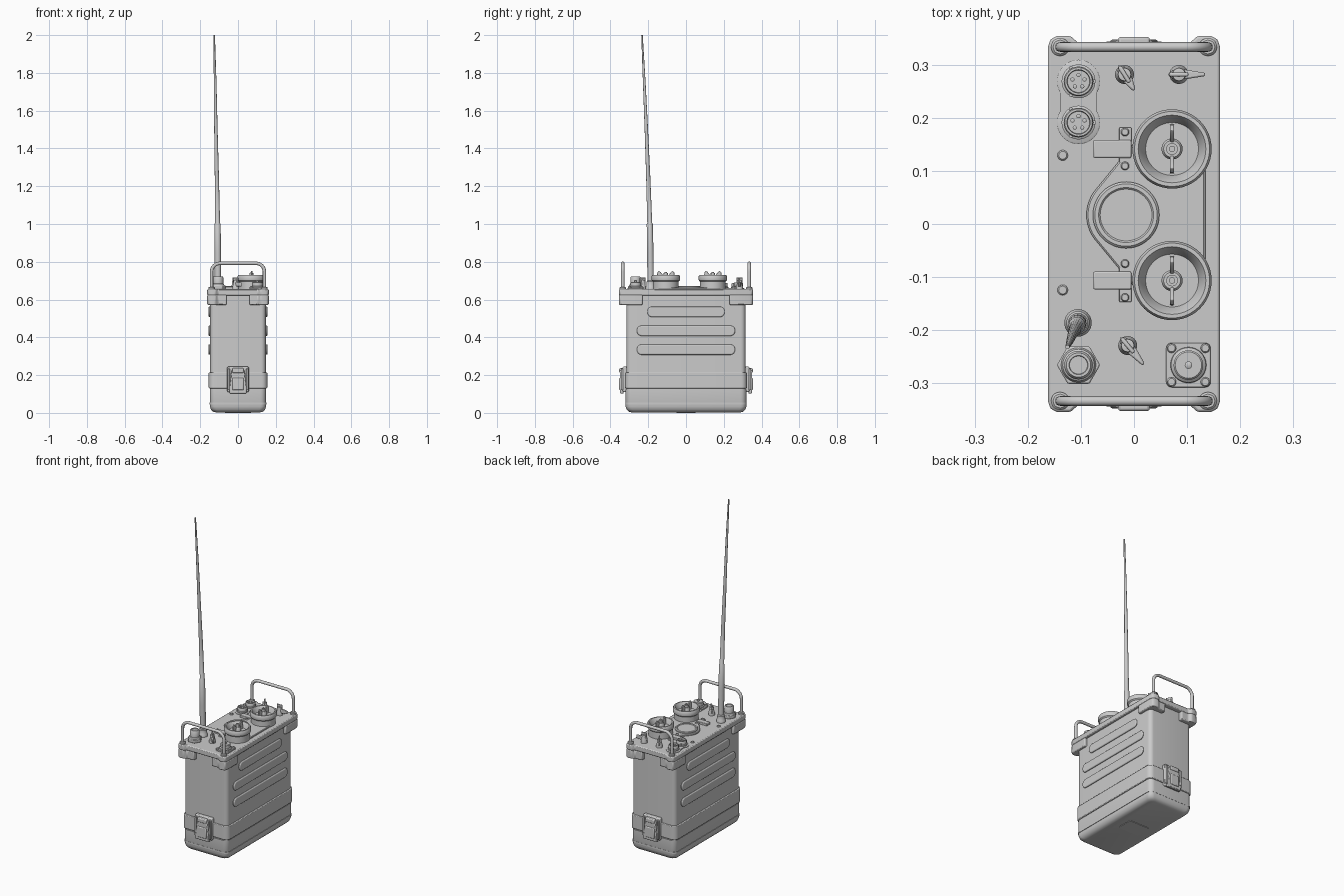
import bpy, bmesh
from math import sin, cos, pi, radians
from mathutils import Vector, Matrix

if "Cube" in bpy.data.objects:
    bpy.data.objects.remove(bpy.data.objects["Cube"])

TOP = 0.655  # height of the control panel


def finish(name, bm, mat=None, bevel=0, segs=3):
    if mat:
        bm.transform(mat)
    bmesh.ops.recalc_face_normals(bm, faces=bm.faces)
    me = bpy.data.meshes.new(name)
    bm.to_mesh(me)
    bm.free()
    ob = bpy.data.objects.new(name, me)
    bpy.context.collection.objects.link(ob)
    if bevel:
        m = ob.modifiers.new("bevel", 'BEVEL')
        m.width, m.segments, m.limit_method, m.angle_limit = bevel, segs, 'ANGLE', radians(40)
    bpy.ops.object.select_all(action='DESELECT')
    ob.select_set(True)
    bpy.context.view_layer.objects.active = ob
    bpy.ops.object.shade_smooth_by_angle(angle=radians(35))
    return ob


def prism(name, pts, z0, z1, mat=None, bevel=0, segs=3):
    bm = bmesh.new()
    f = bm.faces.new([bm.verts.new((x, y, z0)) for x, y in pts])
    ext = bmesh.ops.extrude_face_region(bm, geom=[f])['geom']
    bmesh.ops.translate(bm, vec=(0, 0, z1 - z0), verts=[v for v in ext if isinstance(v, bmesh.types.BMVert)])
    return finish(name, bm, mat, bevel, segs)


def rounded(hx, hy, r, n=6):
    out = []
    for i, (sx, sy) in enumerate(((1, 1), (-1, 1), (-1, -1), (1, -1))):
        for k in range(n + 1):
            a = (i + k / n) * pi / 2
            out.append((sx * (hx - r) + r * cos(a), sy * (hy - r) + r * sin(a)))
    return out


def box(name, lo, hi, bevel=0.003, mat=None):
    return prism(name, [(lo[0], lo[1]), (hi[0], lo[1]), (hi[0], hi[1]), (lo[0], hi[1])],
                 lo[2], hi[2], mat, bevel, 2)


def lathe(name, prof, x, y, z=TOP, n=32):
    """Revolve (radius, height) points about a vertical axis."""
    bm = bmesh.new()
    rings = []
    for r, h in prof:
        k = 1 if r == 0 else n
        rings.append([bm.verts.new((r * cos(2 * pi * i / n), r * sin(2 * pi * i / n), h)) for i in range(k)])
    for a, b in zip(rings, rings[1:]):
        for i in range(n):
            j = (i + 1) % n
            quad = [a[i % len(a)], a[j % len(a)], b[j % len(b)], b[i % len(b)]]
            bm.faces.new(list(dict.fromkeys(quad)))
    return finish(name, bm, Matrix.Translation((x, y, z)))


def tube(name, pts, radii, n=16):
    """Sweep circles along a path."""
    bm = bmesh.new()
    pts = [Vector(p) for p in pts]
    rings = []
    for i, p in enumerate(pts):
        d = (pts[min(i + 1, len(pts) - 1)] - pts[max(i - 1, 0)]).normalized()
        u = Vector((0, 1, 0))
        u = (u - d * u.dot(d)).normalized()
        v = d.cross(u)
        rings.append([bm.verts.new(p + radii[i] * (u * cos(2 * pi * k / n) + v * sin(2 * pi * k / n)))
                      for k in range(n)])
    for a, b in zip(rings, rings[1:]):
        for k in range(n):
            bm.faces.new((a[k], a[(k + 1) % n], b[(k + 1) % n], b[k]))
    bm.faces.new(rings[0])
    bm.faces.new(rings[-1])
    return finish(name, bm)


def screw(x, y, z=TOP, r=0.01):
    lathe("screw", [(r, 0), (r, .003), (r * .75, .006), (0, .006)], x, y, z, 16)
    for a in (pi / 4, -pi / 4):
        box("screw_cross", (-r * .7, -r * .15, 0), (r * .7, r * .15, .0075), 0,
            Matrix.Translation((x, y, z)) @ Matrix.Rotation(a, 4, 'Z'))


# Case: upper body, battery box and joining band
prism("body", rounded(.147, .315, .025), .12, .63)
bm = bmesh.new()
loops = []
for inset, z in ((.03, .003), (.016, .007), (.006, .017), (0, .035), (0, .125)):
    loops.append([bm.verts.new((x, y, z)) for x, y in rounded(.149 - inset, .32 - inset, .03)])
for a, b in zip(loops, loops[1:]):
    for i in range(len(a)):
        j = (i + 1) % len(a)
        bm.faces.new((a[i], a[j], b[j], b[i]))
bm.faces.new(loops[0])
bm.faces.new(loops[-1])
finish("battery_box", bm)
prism("bottom_pad", rounded(.07, .05, .01), 0, .01)
prism("joint_band", rounded(.155, .322, .03), .13, .215, None, .004, 2)
prism("joint_bead", rounded(.152, .321, .03), .045, .055)

# Raised stiffening ribs on both long sides
for s in (-1, 1):
    for zc, half in ((.535, .205), (.435, .26), (.335, .26)):
        mat = Matrix.Translation((s * .145, 0, zc)) @ Matrix(((0, 0, s, 0), (1, 0, 0, 0), (0, 1, 0, 0), (0, 0, 0, 1)))
        prism("side_rib", rounded(half, .0275, .026, 8), 0, .012, mat, .006, 3)

# Lid with corner ears
quarter = [(.163, .335), (.158, .35), (.145, .356), (.12, .356), (.105, .342)]
outline = quarter + [(-x, y) for x, y in quarter[::-1]]
outline += [(-x, -y) for x, y in quarter] + [(x, -y) for x, y in quarter[::-1]]
prism("lid", outline, .622, TOP, None, .005, 2)
for sx in (-1, 1):
    for sy in (-1, 1):
        pts = [(.163, .23), (.163, .335), (.158, .35), (.145, .356), (.12, .356), (.105, .342), (.06, .342), (.06, .23)]
        prism("lid_corner", [(sx * x, sy * y) for x, y in pts], .572, .624, None, .005, 2)

for s in (-1, 1):
    # Carrying handles
    path = [(-.14, s * .335, .65)]
    path += [(-.095 - .045 * cos(a), s * .335, .747 + .045 * sin(a)) for a in [k * pi / 16 for k in range(9)]]
    path += [(-x, y, z) for x, y, z in path[::-1]]
    tube("handle", path, [.009] * len(path))
    for sx in (-1, 1):
        lathe("handle_collar", [(.017, 0), (.017, .008), (.013, .012), (.009, .012)], sx * .14, s * .335, n=20)
    # End latches
    end = Matrix.Rotation(0 if s < 0 else pi, 4, 'Z')
    box("latch_plate", (-.057, -.335, .11), (.057, -.31, .245), .006, end)
    for sx in (-1, 1):
        box("latch_cheek", (sx * .049 - .006, -.345, .12), (sx * .049 + .006, -.33, .235), .003, end)
    flat = end @ Matrix(((1, 0, 0, 0), (0, 0, -1, 0), (0, 1, 0, 0), (0, 0, 0, 1)))
    prism("latch_lever", [(-.045, .103), (.045, .103), (.045, .13), (.034, .225), (-.034, .225), (-.045, .13)],
          .33, .349, flat, .004, 2)
    box("latch_hook", (-.03, -.354, .212), (.03, -.33, .237), .005, end)
    box("latch_pull", (-.03, -.354, .12), (.03, -.34, .185), .005, end)

# Raised panel wrapping the dials and the window
bm = bmesh.new()
for cx, cy, r in ((-.015, .017, .075), (.072, .142, .063), (.072, -.107, .063)):
    for k in range(48):
        for z, d in ((TOP - .005, 0), (TOP + .005, 0), (TOP + .008, .003)):
            bm.verts.new((cx + (r - d) * cos(k * pi / 24), cy + (r - d) * sin(k * pi / 24), z))
hull = bmesh.ops.convex_hull(bm, input=bm.verts)
bmesh.ops.delete(bm, geom=[v for v in bm.verts if not v.link_faces], context='VERTS')
finish("dial_base_panel", bm)
lathe("window", [(.063, 0), (.063, .013), (.059, .017), (.052, .017), (.049, .014), (0, .014)], -.015, .017, n=48)

# Tuning dials with wing grips and index brackets
for y in (.142, -.107):
    lathe("dial", [(.068, 0), (.068, .04), (.074, .046), (.075, .052), (.075, .068), (.071, .075), (.064, .075),
                   (.058, .066), (.05, .045), (0, .045)], .072, y, n=48)
    lathe("dial_hub", [(.02, .04), (.02, .066), (.016, .072), (.011, .072), (.011, .085), (.006, .085),
                       (.006, .092), (0, .092)], .072, y, n=24)
    yz = Matrix.Translation((.072, y, TOP)) @ Matrix(((0, 0, 1, 0), (1, 0, 0, 0), (0, 1, 0, 0), (0, 0, 0, 1)))
    for s in (-1, 1):
        prism("dial_wing", [(s * .012, .04), (s * .047, .04), (s * .045, .088), (s * .036, .098), (s * .027, .09),
                            (s * .012, .07)], -.004, .004, yz, .002, 2)
    box("index_bracket", (-.077, y - .017, TOP - .002), (-.005, y + .017, TOP + .014))
    box("index_tab", (-.028, y - .041, TOP - .002), (-.005, y + .041, TOP + .008), .002)
    for s in (-1, 1):
        screw(-.017, y + s * .032, TOP + .008, .008)
for y in (.13, -.125):
    screw(-.135, y)

# Pair of pin sockets on a shared base
box("socket_base", (-.139, .192, TOP - .002), (-.071, .27, TOP + .005), 0)
for y in (.27, .192):
    lathe("socket_base_end", [(.041, 0), (.041, .003), (.038, .005), (0, .005)], -.105, y)
    lathe("socket_shell", [(.032, 0), (.032, .012), (.028, .014), (.028, .03), (.026, .033), (.022, .033),
                           (.021, .022), (0, .022)], -.105, y)
    for k in range(5):
        a = pi / 2 + k * 2 * pi / 5
        lathe("socket_pin", [(.004, .02), (.004, .028), (0, .03)], -.105 + .012 * cos(a), y + .012 * sin(a), n=10)
    for k in range(3):
        a = k * 2 * pi / 3
        lathe("socket_lug", [(.004, .01), (.004, .022), (0, .022)], -.105 + .029 * cos(a), y + .029 * sin(a), n=10)

# Pointer switches
for x, y, deg, length in ((-.018, .283, -58, .035), (.085, .283, 0, .05), (-.012, -.23, -50, .047)):
    rot = Matrix.Translation((x, y, TOP)) @ Matrix.Rotation(radians(deg), 4, 'Z')
    lathe("switch_base", [(.018, 0), (.018, .014), (.014, .026), (.012, .048), (0, .05)], x, y, n=24)
    prism("switch_pointer", [(-.022, 0), (-.012, -.008), (.012, -.009), (length, -.003), (length, .003),
                             (.012, .009), (-.012, .008)], .014, .036, rot, .003, 2)
    box("switch_grip", (-.018, -.004, .03), (.018, .004, .062), .003, rot)

# Hex-nut terminal
hexagon = [(.041 * cos(k * pi / 3), .041 * sin(k * pi / 3)) for k in range(6)]
prism("terminal_nut", hexagon, 0, .02, Matrix.Translation((-.105, -.267, TOP)), .003, 2)
lathe("terminal", [(.033, .02), (.03, .028), (.027, .03), (.027, .062), (.023, .068), (.018, .068),
                   (.017, .064), (0, .064)], -.105, -.267)

# Square-flanged aerial socket
at = Matrix.Translation((.103, -.267, TOP))
prism("flange", rounded(.042, .042, .01), -.002, .008, at, .002, 2)
lathe("flange_socket", [(.034, .008), (.033, .014), (.028, .018), (.028, .036), (.025, .039), (.007, .039),
                        (.007, .046), (.004, .048), (0, .048)], .103, -.267)
for sx in (-1, 1):
    for sy in (-1, 1):
        screw(.103 + sx * .032, -.267 + sy * .032, TOP + .008, .009)

# Whip aerial, leaning slightly forward
lathe("aerial_mount", [(.026, 0), (.026, .012), (.022, .018), (.022, .04), (.018, .045), (0, .045)], -.106, -.187)
tube("aerial", [(-.106, -.187, .66), (-.107, -.189, .85), (-.108, -.192, 1.0), (-.108, -.192, 1.005),
                (-.112, -.2, 1.25), (-.117, -.21, 1.5), (-.121, -.221, 1.75), (-.126, -.233, 2.0)],
     [.017, .017, .016, .013, .011, .009, .007, .004])
